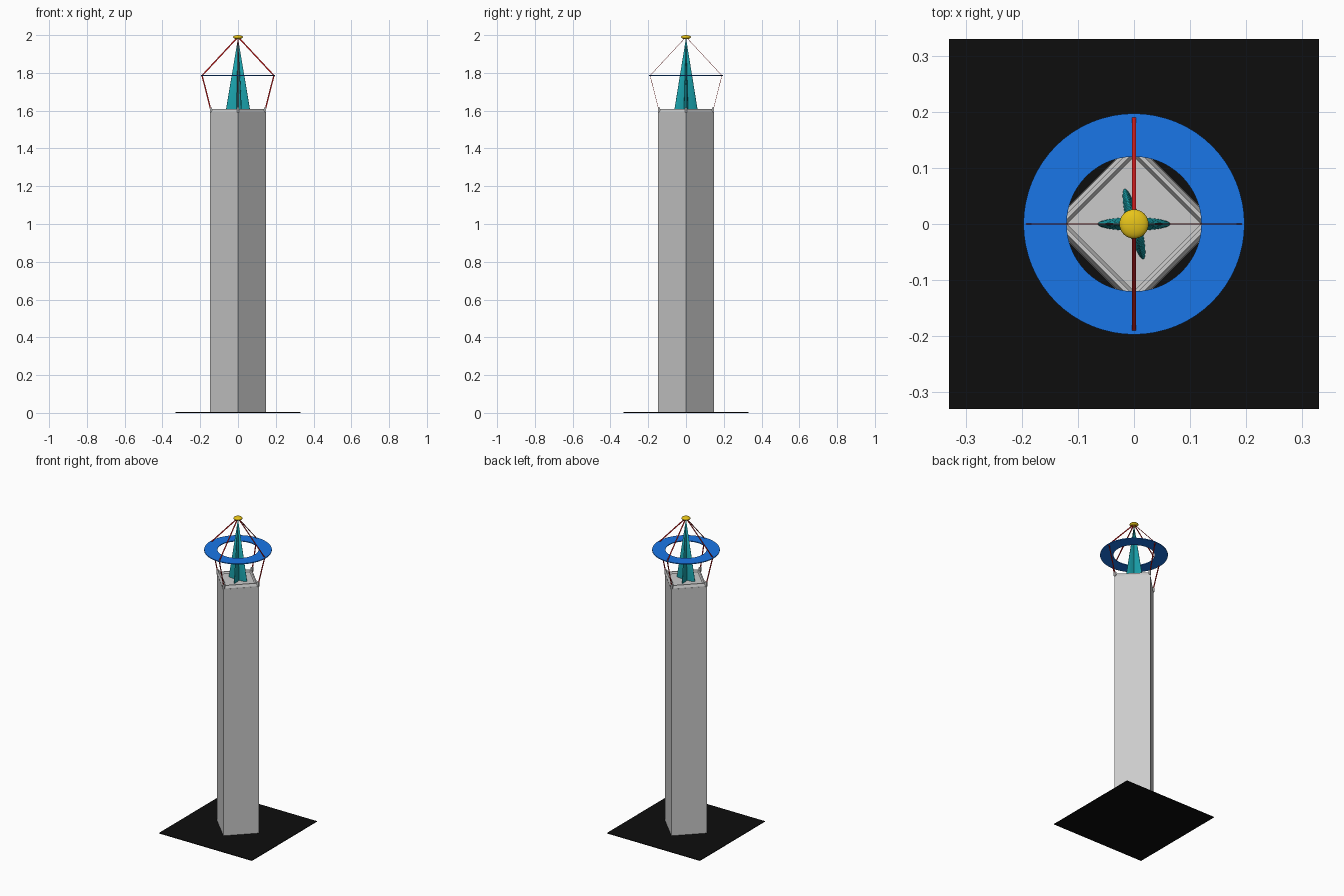
import bpy, bmesh, math
from mathutils import Vector

if "Cube" in bpy.data.objects:
    bpy.data.objects.remove(bpy.data.objects["Cube"])


def material(name, color):
    m = bpy.data.materials.new(name)
    m.diffuse_color = (*color, 1)
    m.use_nodes = True
    m.node_tree.nodes["Principled BSDF"].inputs["Base Color"].default_value = m.diffuse_color
    return m


BLACK = material("black", (0.004, 0.004, 0.004))
BLUE = material("blue", (0.01, 0.18, 0.8))
RED = material("red", (0.6, 0.01, 0.01))
TEAL = material("teal", (0.01, 0.35, 0.4))
YELLOW = material("yellow", (0.8, 0.55, 0.01))


def finish(name, bm, mat=None, smooth=False):
    bmesh.ops.recalc_face_normals(bm, faces=bm.faces)
    me = bpy.data.meshes.new(name)
    bm.to_mesh(me)
    bm.free()
    ob = bpy.data.objects.new(name, me)
    bpy.context.collection.objects.link(ob)
    if mat:
        me.materials.append(mat)
    if smooth:
        bpy.ops.object.select_all(action='DESELECT')
        ob.select_set(True)
        bpy.context.view_layer.objects.active = ob
        bpy.ops.object.shade_smooth_by_angle(angle=math.radians(40))
    return ob


def lathe(name, profile, sides, mat=None, smooth=False, closed=False):
    """Spin (radius, z) points around z; radius 0 makes a pole."""
    bm = bmesh.new()
    rings = []
    for r, z in profile:
        if r == 0:
            rings.append([bm.verts.new((0, 0, z))] * sides)
        else:
            rings.append([bm.verts.new((r * math.cos(math.tau * i / sides),
                                        r * math.sin(math.tau * i / sides), z))
                          for i in range(sides)])
    pairs = list(zip(rings, rings[1:]))
    if closed:
        pairs.append((rings[-1], rings[0]))
    for a, b in pairs:
        for i in range(sides):
            j = (i + 1) % sides
            quad = list(dict.fromkeys((a[i], a[j], b[j], b[i])))
            bm.faces.new(quad)
    return finish(name, bm, mat, smooth)


def box(name, size, center, mat=None):
    bm = bmesh.new()
    bmesh.ops.create_cube(bm, size=1)
    for v in bm.verts:
        v.co = Vector(v.co[i] * size[i] + center[i] for i in range(3))
    return finish(name, bm, mat)


def strip(name, points, width, depth, angle, mat):
    """Flat cable in a vertical plane through the axis; points are (radius, z)."""
    bm = bmesh.new()
    for (r0, z0), (r1, z1) in zip(points, points[1:]):
        d = Vector((r1 - r0, 0, z1 - z0)).normalized()
        n = Vector((-d.z, 0, d.x)) * width / 2
        side = Vector((0, depth / 2, 0))
        ends = []
        for p in (Vector((r0, 0, z0)), Vector((r1, 0, z1))):
            ends.append([bm.verts.new(p + o) for o in
                         (n + side, n - side, -n - side, -n + side)])
        bm.faces.new(ends[0])
        bm.faces.new(ends[1])
        for i in range(4):
            j = (i + 1) % 4
            bm.faces.new((ends[0][i], ends[0][j], ends[1][j], ends[1][i]))
    ob = finish(name, bm, mat)
    ob.rotation_euler.z = angle


# Ground plate and square shaft turned by 45 degrees
box("ground_plate", (0.66, 0.66, 0.004), (0, 0, 0.002), BLACK)
lathe("shaft", [(0, 0.002), (0.148, 0.002), (0.148, 1.588), (0, 1.588)], 4)

# Sloped parapet around a sunken roof
lathe("parapet", [(0.147, 1.588), (0.147, 1.592), (0.138, 1.608),
                  (0.128, 1.608), (0.12, 1.598), (0.12, 1.588)], 4, closed=True)
lathe("roof", [(0, 1.588), (0.121, 1.588), (0.121, 1.598), (0, 1.598)], 4)

# Corner anchors and cables: flat strips, edge-on in one plane
for k in range(4):
    a = k * math.pi / 2
    anchor = box(f"corner_anchor_{k}", (0.013, 0.01, 0.028), (0.143, 0, 1.604))
    anchor.rotation_euler.z = a
    w, d = (0.007, 0.002) if k % 2 == 0 else (0.002, 0.007)
    strip(f"cable_{k}", [(0.004, 1.986), (0.19, 1.786), (0.146, 1.612)], w, d, a, RED)

# Hovering ring
lathe("ring", [(0.12, 1.783), (0.197, 1.783), (0.197, 1.788), (0.12, 1.788)],
      64, BLUE, True, closed=True)

# Spire of two crossed, flattened cones
for name, turn in (("spire_fin_a", 0), ("spire_fin_b", math.radians(105))):
    fin = lathe(name, [(0, 1.597), (0.065, 1.597), (0, 1.985)], 32, TEAL, True)
    fin.scale.y = 0.18
    fin.rotation_euler.z = turn

# Flattened ball on the tip
bm = bmesh.new()
bmesh.ops.create_uvsphere(bm, u_segments=32, v_segments=16, radius=1)
for v in bm.verts:
    v.co = Vector((v.co.x * 0.026, v.co.y * 0.026, v.co.z * 0.011 + 1.989))
finish("tip_ball", bm, YELLOW, True)
